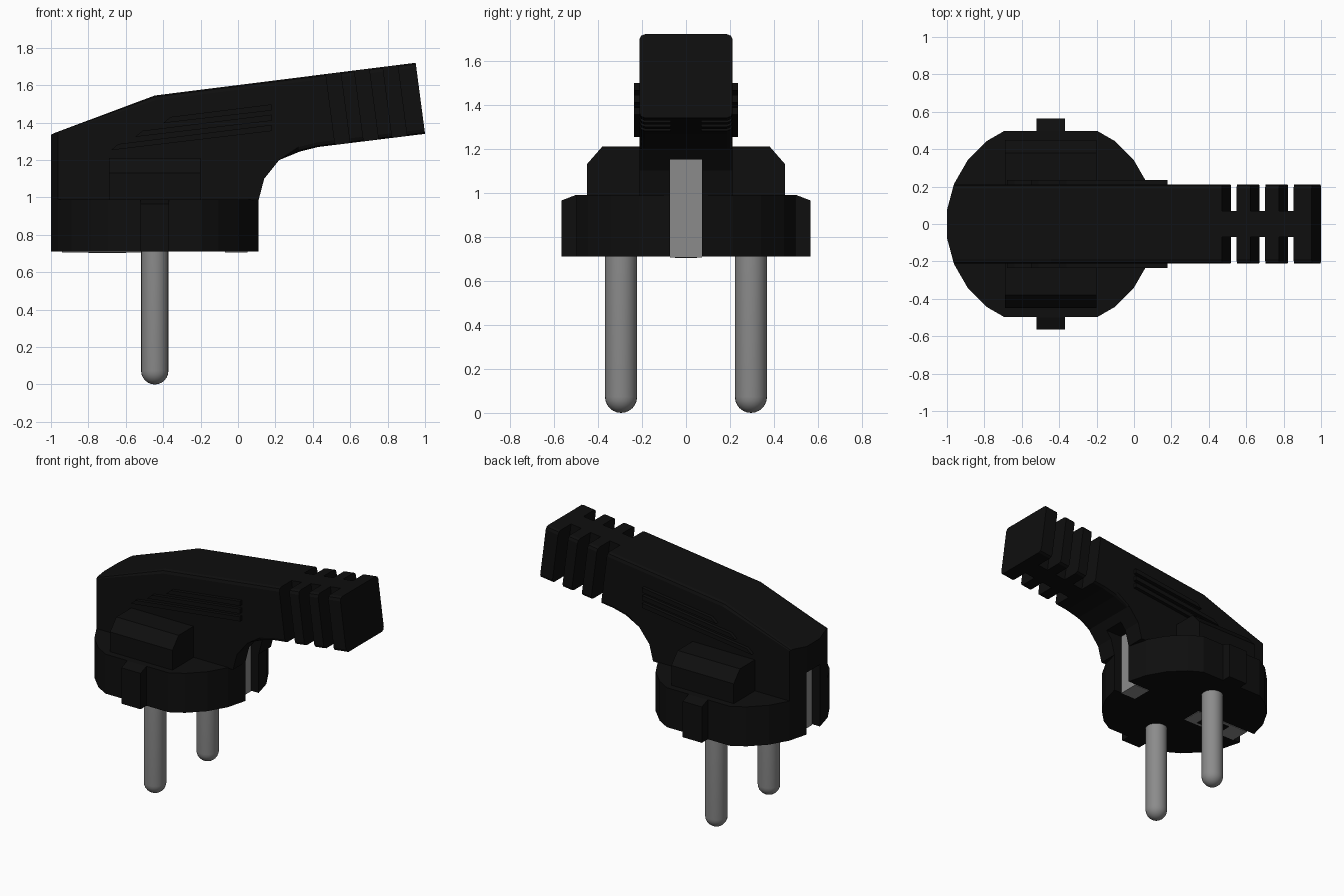
import bpy, bmesh, math
from mathutils import Vector

cube = bpy.data.objects.get("Cube")
if cube:
    bpy.data.objects.remove(cube, do_unlink=True)

CX, R = -0.445, 0.56          # centre and radius of the round base
BASE, RIM = 0.71, 0.99        # bottom and top of the round base
HALF = 0.212                  # half width of the grip


def material(name, value, rough):
    m = bpy.data.materials.new(name)
    m.use_nodes = True
    color = (value, value, value, 1)
    m.diffuse_color = color
    shader = m.node_tree.nodes["Principled BSDF"]
    shader.inputs["Base Color"].default_value = color
    shader.inputs["Roughness"].default_value = rough
    return m


black = material("black plastic", 0.0045, 0.6)
metal = material("grey metal", 0.26, 0.5)


def finish(name, bm, mat):
    bmesh.ops.recalc_face_normals(bm, faces=bm.faces[:])
    me = bpy.data.meshes.new(name)
    bm.to_mesh(me)
    bm.free()
    me.materials.append(mat)
    ob = bpy.data.objects.new(name, me)
    bpy.context.collection.objects.link(ob)
    return ob


def prism_mesh(points, axis, lo, hi):
    """Extrude a 2D outline along one axis from lo to hi."""
    place = {"x": lambda a, b, t: (t, a, b),
             "y": lambda a, b, t: (a, t, b),
             "z": lambda a, b, t: (a, b, t)}[axis]
    bm = bmesh.new()
    face = bm.faces.new([bm.verts.new(place(a, b, lo)) for a, b in points])
    out = bmesh.ops.extrude_face_region(bm, geom=[face])
    shift = Vector(place(0, 0, hi - lo))
    bmesh.ops.translate(bm, vec=shift, verts=[v for v in out["geom"] if isinstance(v, bmesh.types.BMVert)])
    bmesh.ops.recalc_face_normals(bm, faces=bm.faces[:])
    return bm


def prism(name, points, axis, lo, hi, mat=black):
    return finish(name, prism_mesh(points, axis, lo, hi), mat)


def box(name, x, y, z, mat=black):
    corners = [(x[0], y[0]), (x[1], y[0]), (x[1], y[1]), (x[0], y[1])]
    return prism(name, corners, "z", z[0], z[1], mat)


def carve(ob, cutters, mode="DIFFERENCE"):
    """Apply boolean cutters to an object, then drop them."""
    for c in cutters:
        c.hide_render = True
        mod = ob.modifiers.new("cut", "BOOLEAN")
        mod.operation, mod.object, mod.solver = mode, c, "EXACT"
        bpy.context.view_layer.update()
        graph = bpy.context.evaluated_depsgraph_get()
        me = bpy.data.meshes.new_from_object(ob.evaluated_get(graph))
        ob.modifiers.clear()
        ob.data = me
        bpy.data.objects.remove(c, do_unlink=True)


def ring(first, last):
    return [(CX + R * math.cos(math.radians(a + 7.5)), R * math.sin(math.radians(a + 7.5)))
            for a in range(first, last, 15)]


def notches():
    """Slots for the earth contacts at both ends."""
    return [box("notch_cutter", x, (-0.075, 0.075), (0.6, 1.15))
            for x in ((0.045, 0.4), (-1.3, -0.935))]


# Round base with flattened sides
base = prism("round_base", ring(0, 360), "z", BASE, RIM)
carve(base, [box("side_trim", (-1.5, 0.5), (-0.498, 0.498), (0.5, 1.2))], "INTERSECT")
carve(base, notches())

# Angled grip with softened long edges
outline = [(-1.02, 0.985), (-1.02, 1.325), (-0.98, 1.345), (-0.445, 1.545), (0.95, 1.72),
           (1.0, 1.34), (0.43, 1.27), (0.33, 1.245), (0.22, 1.2), (0.14, 1.1), (0.11, 0.985)]
bm = prism_mesh(outline, "y", -HALF, HALF)
long_edges = []
for e in bm.edges:
    a, b = (v.co for v in e.verts)
    mid = (a + b) / 2
    if abs(a.y - b.y) < 0.001 and -0.99 < mid.x < 0.96 and mid.z > 1.21:
        long_edges.append(e)
bmesh.ops.bevel(bm, geom=long_edges, offset=0.025, segments=2, profile=0.5, affect="EDGES")
grip = finish("angled_grip", bm, black)
plan = ring(90, 270) + [(1.2, -0.555), (1.2, 0.555)]
carve(grip, [prism("end_trim", plan, "z", 0.5, 2)], "INTERSECT")
carve(grip, notches())

# Strain relief slots, leaning with the cable end
slots = []
for i in range(3):
    top = 0.465 + 0.155 * i
    slant = [(top - 0.02, 1.85), (top + 0.06, 1.85), (top + 0.145, 1.2), (top + 0.065, 1.2)]
    for lo, hi in ((0.07, 0.4), (-0.4, -0.07)):
        slots.append(prism("slot_cutter", slant, "y", lo, hi))
carve(grip, slots)

# Chamfered shoulder block across the base
shoulder = [(-0.45, 0.97), (0.45, 0.97), (0.45, 1.13), (0.38, 1.21), (-0.38, 1.21), (-0.45, 1.13)]
prism("shoulder_block", shoulder, "x", -0.69, -0.2)

for side, s in (("left", 1), ("right", -1)):
    label = "back" if s > 0 else "front"
    # Guide key on the rim
    key = [(s * 0.45, BASE), (s * 0.565, BASE), (s * 0.565, 0.965), (s * 0.5, RIM), (s * 0.45, RIM)]
    prism(label + "_guide_key", key, "x", -0.52, -0.37)

    # Sloping finger ridges
    for i, (x0, z1) in enumerate(((-0.4, 1.48), (-0.55, 1.425), (-0.68, 1.37))):
        z0 = z1 - 0.125 * (0.18 - x0)
        bar = [(x0, z0 - 0.01), (0.18, z1 - 0.015), (0.18, z1 + 0.018), (x0 + 0.04, z0 + 0.023)]
        lo, hi = sorted((s * 0.2, s * 0.236))
        prism(f"{label}_finger_ridge_{i + 1}", bar, "y", lo, hi)

    # Contact pin with a domed tip
    r, sides, steps = 0.073, 24, 6
    profile = [(r * math.sin(t), r - r * math.cos(t))
               for t in (math.pi / 2 * k / steps for k in range(steps + 1))] + [(r, BASE + 0.02)]
    bm = bmesh.new()
    verts = [bm.verts.new((CX + a, s * 0.295, z)) for a, z in profile]
    edges = [bm.edges.new(pair) for pair in zip(verts, verts[1:])]
    bmesh.ops.spin(bm, geom=verts + edges, cent=(CX, s * 0.295, 0), axis=(0, 0, 1),
                   angle=2 * math.pi, steps=sides)
    bmesh.ops.remove_doubles(bm, verts=bm.verts[:], dist=0.0005)
    pin = finish(label + "_pin", bm, metal)
    for p in pin.data.polygons:
        p.use_smooth = True

    # Earth contact strip standing in its notch
    x = (0.03, 0.05) if s > 0 else (-0.94, -0.92)
    box(side + "_earth_strip", x, (-0.073, 0.073), (BASE - 0.003, 1.15), metal)
    foot = (-0.07, 0.05) if s > 0 else (-0.94, -0.51)
    box(side + "_earth_foot", foot, (-0.073, 0.073), (BASE - 0.004, BASE + 0.004), metal)

# Dark cover plate over the long earth foot
box("foot_cover", (-0.8, -0.6), (-0.05, 0.05), (BASE - 0.007, BASE + 0.002))
